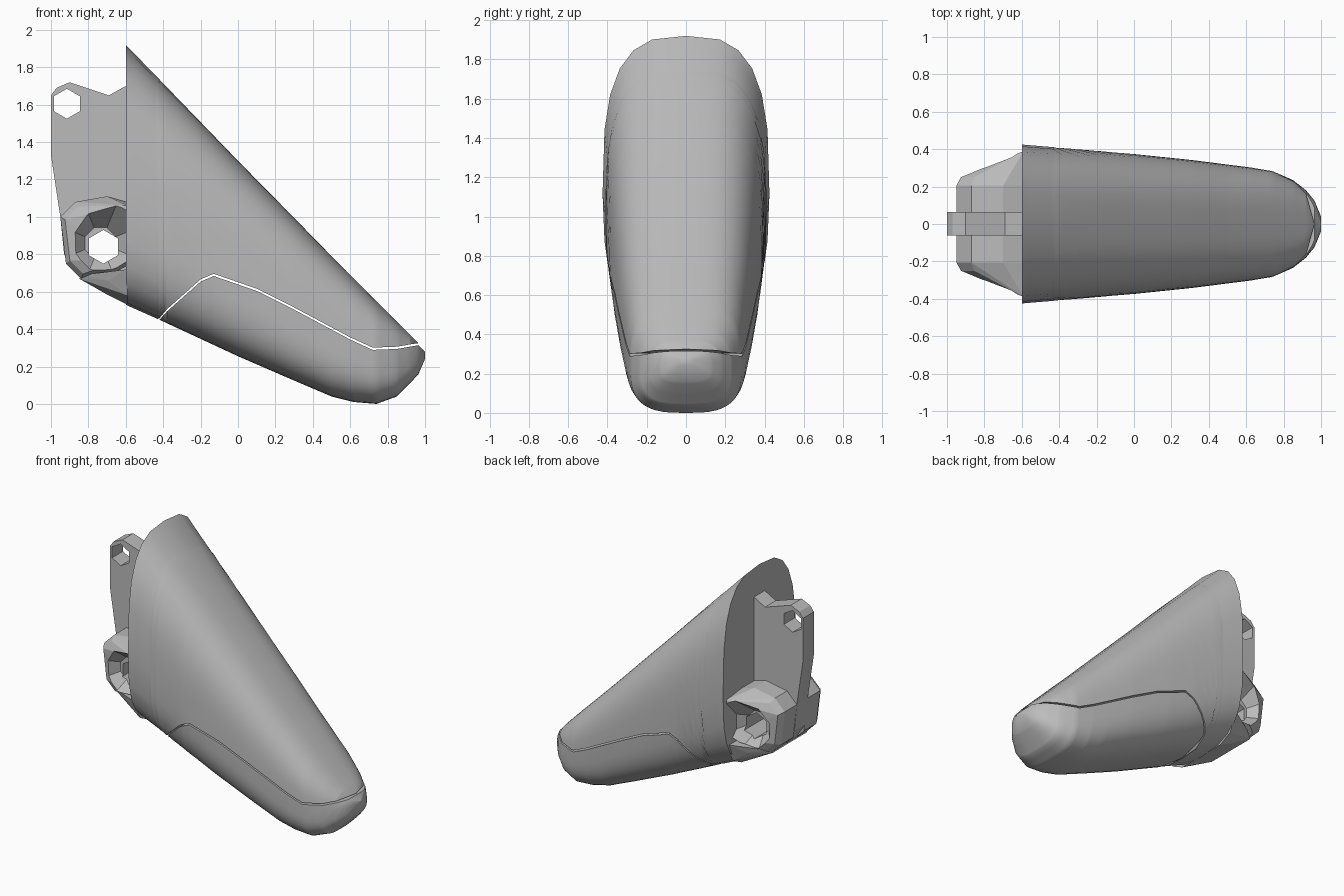
import bpy, bmesh, math
from mathutils import Vector

cube = bpy.data.objects.get("Cube")
if cube:
    bpy.data.objects.remove(cube)

grey = bpy.data.materials.new("plain_grey")
grey.use_nodes = True
COLOUR = (0.5, 0.5, 0.5, 1)
grey.diffuse_color = COLOUR
grey.node_tree.nodes["Principled BSDF"].inputs["Base Color"].default_value = COLOUR


def finish(name, bm, angle=30):
    bmesh.ops.remove_doubles(bm, verts=bm.verts, dist=0.0005)
    bmesh.ops.recalc_face_normals(bm, faces=bm.faces)
    mesh = bpy.data.meshes.new(name)
    bm.to_mesh(mesh)
    bm.free()
    mesh.materials.append(grey)
    ob = bpy.data.objects.new(name, mesh)
    bpy.context.collection.objects.link(ob)
    if angle:
        bpy.ops.object.select_all(action="DESELECT")
        ob.select_set(True)
        bpy.context.view_layer.objects.active = ob
        bpy.ops.object.shade_smooth_by_angle(angle=math.radians(angle))
    return ob


def interp(table, x):
    for a, b in zip(table, table[1:]):
        if x <= b[0]:
            t = max(0, (x - a[0]) / (b[0] - a[0]))
            return [p + (q - p) * t for p, q in zip(a[1:], b[1:])]
    return list(table[-1][1:])


# Shell stations: x, top, bottom, half width
STATIONS = [(-0.6, 1.92, 0.53, 0.425), (-0.42, 1.735, 0.45, 0.41), (0, 1.3, 0.255, 0.374),
            (0.3, 0.995, 0.125, 0.343), (0.5, 0.79, 0.04, 0.318), (0.62, 0.67, 0.01, 0.303),
            (0.74, 0.55, 0.0, 0.283), (0.85, 0.44, 0.04, 0.235), (0.92, 0.37, 0.11, 0.18),
            (0.965, 0.325, 0.16, 0.125), (1.0, 0.28, 0.24, 0.04)]
# Seam between the upper and lower shells: x, height
SEAM = [(-0.6, 0.3), (-0.43, 0.44), (-0.38, 0.5), (-0.2, 0.66), (-0.13, 0.69), (0.1, 0.61),
        (0.3, 0.51), (0.6, 0.35), (0.72, 0.295), (0.85, 0.3), (0.965, 0.32), (1.0, 0.3)]
POWER = 3.0


def ring(x, upper, count=24):
    top, bottom, width = interp(STATIONS, x)
    mid = bottom + 0.42 * (top - bottom)
    z = interp(SEAM, x)[0] + (0.006 if upper else -0.006)
    s = (z - mid) / ((top - mid) if z > mid else (mid - bottom))
    s = max(-1, min(1, s))
    start = math.copysign(math.asin(abs(s) ** (POWER / 2)), s)
    end = math.pi - start if upper else -math.pi - start
    pts = []
    for i in range(count + 1):
        a = start + (end - start) * i / count
        c, n = math.cos(a), math.sin(a)
        y = math.copysign(abs(c) ** (2 / POWER), c) * width
        h = math.copysign(abs(n) ** (2 / POWER), n)
        pts.append((x, y, mid + h * ((top - mid) if h > 0 else (mid - bottom))))
    return pts


def shell(name, upper, x0, x1):
    xs = {x0, x1} | {round(x0 + (x1 - x0) * i / 30, 3) for i in range(31)}
    xs |= {s[0] for s in STATIONS + SEAM if x0 < s[0] < x1}
    bm = bmesh.new()
    rings = [[bm.verts.new(p) for p in ring(x, upper)] for x in sorted(xs)]
    for a, b in zip(rings, rings[1:]):
        for i in range(len(a)):
            j = (i + 1) % len(a)
            bm.faces.new((a[i], a[j], b[j], b[i]))
    bm.faces.new(rings[0])
    bm.faces.new(rings[-1])
    bmesh.ops.dissolve_degenerate(bm, dist=0.0005, edges=bm.edges)
    return finish(name, bm)


shell("upper_shell", True, -0.6, 0.97)
shell("lower_shell", False, -0.42, 1.0)


def hull(name, points):
    bm = bmesh.new()
    for p in points:
        bm.verts.new(p)
    res = bmesh.ops.convex_hull(bm, input=bm.verts)
    loose = {g for g in res["geom_interior"] if isinstance(g, bmesh.types.BMVert)}
    bmesh.ops.delete(bm, geom=list(loose), context="VERTS")
    bmesh.ops.dissolve_limit(bm, angle_limit=0.02, verts=bm.verts, edges=bm.edges)
    return finish(name, bm, 0)


def cutter(name, x, z, y0, y1, r0, r1, sides=6):
    # Prism or cone running along y
    pts = []
    for y, r in ((y0, r0), (y1, r1)):
        for i in range(sides):
            a = 2 * math.pi * (i + 0.5) / sides
            pts.append((x + r * math.cos(a), y, z + r * math.sin(a)))
    return hull(name, pts)


def cut(ob, tool):
    mod = ob.modifiers.new("hole", "BOOLEAN")
    mod.operation = "DIFFERENCE"
    mod.solver = "EXACT"
    mod.object = tool
    tool.hide_render = True
    tool.hide_viewport = True
    tool.display_type = "WIRE"


pin_hole = cutter("pin_hole_cutter", -0.72, 0.84, -0.6, 0.6, 0.09, 0.09)

# Central tongue with a hole in its upper corner
TONGUE = [(-1, 1.33), (-1, 1.65), (-0.97, 1.69), (-0.9, 1.72), (-0.69, 1.65), (-0.6, 1.7),
          (-0.59, 0.7), (-0.85, 0.68), (-0.93, 0.8), (-0.95, 1.0)]
bm = bmesh.new()
face = bm.faces.new([bm.verts.new((x, -0.062, z)) for x, z in TONGUE])
moved = bmesh.ops.extrude_face_region(bm, geom=[face])["geom"]
bmesh.ops.translate(bm, vec=(0, 0.127, 0), verts=[g for g in moved if isinstance(g, bmesh.types.BMVert)])
tongue = finish("central_tongue", bm, 0)
cut(tongue, pin_hole)
cut(tongue, cutter("tongue_hole_cutter", -0.915, 1.605, -0.3, 0.3, 0.08, 0.08))

# Hinge lugs flaring into the shell, each with a dished pin hole
LUG = [(-0.95, 1.0), (-0.87, 1.08), (-0.7, 1.11), (-0.59, 1.08), (-0.59, 0.74),
       (-0.7, 0.68), (-0.84, 0.67), (-0.92, 0.75)]
centre = Vector((-0.74, 0.88))
for side, label in ((1, "back"), (-1, "front")):
    pts = [(x, side * y, z) for x, z in LUG for y in (0.06, 0.205)]
    for p in LUG:
        q = centre + (Vector(p) - centre) * 0.88
        pts.append((q.x, side * 0.25, q.y))
    pts += [(-0.59, side * 0.39, z) for z in (0.78, 1.06)]
    lug = hull(label + "_hinge_lug", pts)
    cut(lug, pin_hole)
    cut(lug, cutter(label + "_dish_cutter", -0.735, 0.86, side * 0.2, side * 0.4, 0.09, 0.25, 8))

# Heel below the lugs
heel = [(x, s * y, z) for s in (1, -1) for x, y, z in
        ((-0.85, 0.2, 0.67), (-0.83, 0.22, 0.69), (-0.7, 0.18, 0.585), (-0.7, 0.28, 0.66),
         (-0.59, 0.2, 0.53), (-0.59, 0.3, 0.58), (-0.59, 0.36, 0.72))]
hull("heel", heel)
